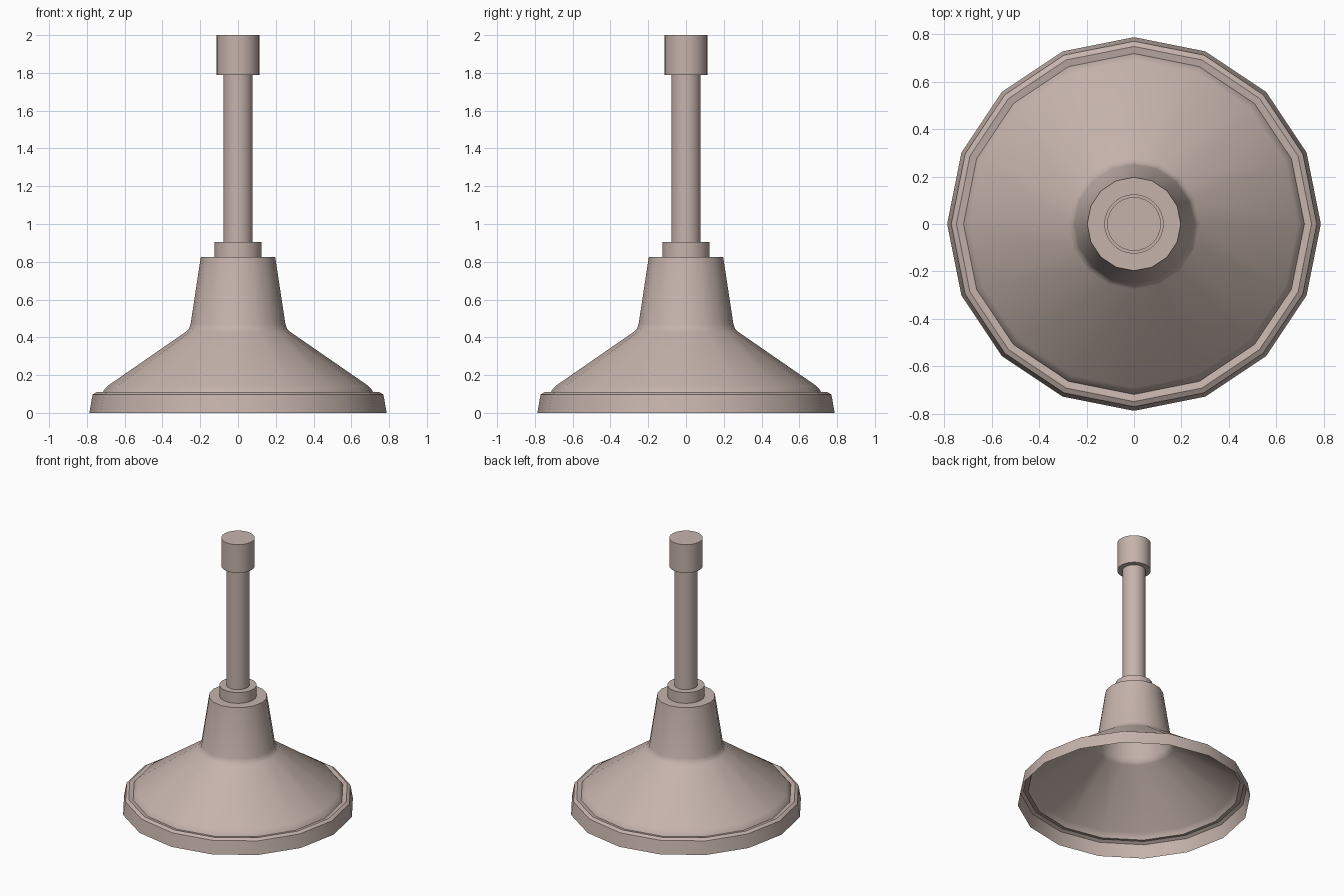
import bpy
import math

cube = bpy.data.objects.get("Cube")
if cube:
    bpy.data.objects.remove(cube, do_unlink=True)

clay = bpy.data.materials.new("dusty_beige")
clay.use_nodes = True
colour = (0.56, 0.45, 0.41, 1)
clay.diffuse_color = colour
clay.node_tree.nodes["Principled BSDF"].inputs["Base Color"].default_value = colour


def lathe(name, profile, sides, close_bottom=True):
    """Turn a bottom-to-top (radius, height) profile around z, with a flat top."""
    verts, faces = [], []
    for radius, height in profile:
        for i in range(sides):
            a = math.tau * i / sides
            verts.append((radius * math.cos(a), radius * math.sin(a), height))
    for row in range(len(profile) - 1):
        low, high = row * sides, (row + 1) * sides
        for i in range(sides):
            j = (i + 1) % sides
            faces.append((low + i, low + j, high + j, high + i))
    faces.append(tuple(range(len(verts) - sides, len(verts))))
    if close_bottom:
        faces.append(tuple(reversed(range(sides))))
    mesh = bpy.data.meshes.new(name)
    mesh.from_pydata(verts, [], faces)
    mesh.materials.append(clay)
    obj = bpy.data.objects.new(name, mesh)
    bpy.context.collection.objects.link(obj)
    bpy.ops.object.select_all(action="DESELECT")
    obj.select_set(True)
    bpy.context.view_layer.objects.active = obj
    bpy.ops.object.shade_smooth_by_angle(angle=math.radians(30))
    return obj


# Hollow flared base: rim, shallow groove, cone and tapered neck
base_profile = [
    (0.787, 0), (0.77, 0.097), (0.748, 0.11), (0.718, 0.104),
    (0.71, 0.12), (0.69, 0.143), (0.275, 0.43), (0.26, 0.445),
    (0.251, 0.47), (0.197, 0.825),
]
lathe("flared_base", base_profile, 16, close_bottom=False)

# Collar, pole and end cap
lathe("collar", [(0.125, 0.825), (0.125, 0.905)], 32)
lathe("pole", [(0.078, 0.905), (0.078, 1.79)], 32)
lathe("end_cap", [(0.113, 1.79), (0.113, 2)], 32)
